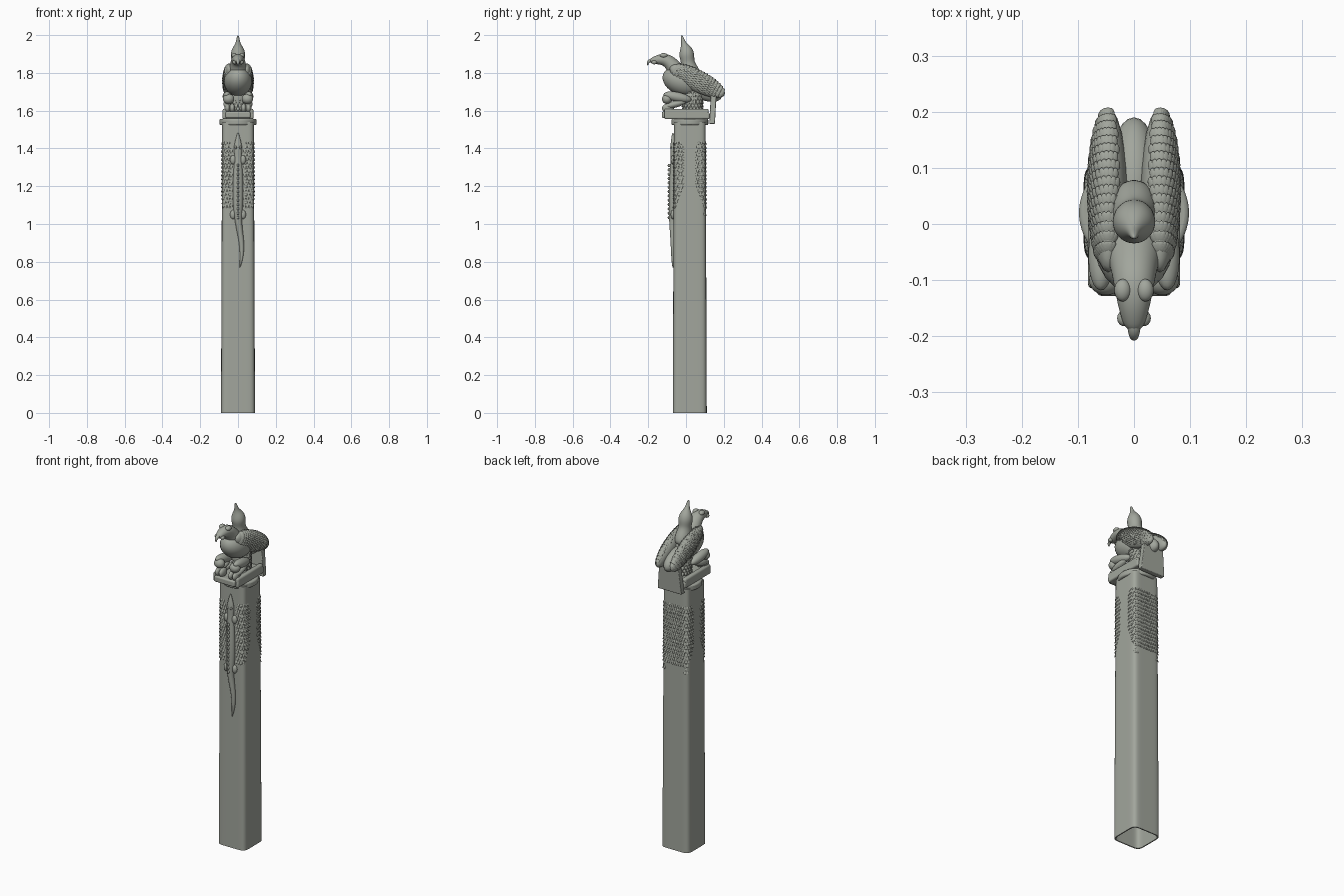
import bpy, bmesh, math
from mathutils import Matrix, Vector, Euler

cube = bpy.data.objects.get("Cube")
if cube:
    bpy.data.objects.remove(cube, do_unlink=True)

stone = bpy.data.materials.new("grey_green_stone")
stone.use_nodes = True
COLOR = (0.36, 0.38, 0.335, 1)
stone.diffuse_color = COLOR
bsdf = next(n for n in stone.node_tree.nodes if n.type == 'BSDF_PRINCIPLED')
bsdf.inputs["Base Color"].default_value = COLOR
bsdf.inputs["Roughness"].default_value = 0.8


def finish(name, bm, angle=40, subsurf=0, bevel=0):
    bmesh.ops.recalc_face_normals(bm, faces=bm.faces)
    me = bpy.data.meshes.new(name)
    bm.to_mesh(me)
    bm.free()
    me.materials.append(stone)
    for p in me.polygons:
        p.use_smooth = True
    me.set_sharp_from_angle(angle=math.radians(angle))
    ob = bpy.data.objects.new(name, me)
    bpy.context.scene.collection.objects.link(ob)
    if bevel:
        m = ob.modifiers.new("bevel", 'BEVEL')
        m.width, m.segments = bevel, 3
    if subsurf:
        m = ob.modifiers.new("smooth", 'SUBSURF')
        m.levels = m.render_levels = subsurf
    return ob


def blob(name, loc, radii, tilt=0, turn=0):
    """Ellipsoid, tilted about x and turned about z (degrees)."""
    bm = bmesh.new()
    rot = Euler((math.radians(tilt), 0, math.radians(turn))).to_matrix().to_4x4()
    bmesh.ops.create_uvsphere(bm, u_segments=24, v_segments=16, radius=1,
                              matrix=Matrix.Translation(loc) @ rot @ Matrix.Diagonal((*radii, 1)))
    return finish(name, bm, 180)


def box(name, lo, hi, bevel=0.008):
    bm = bmesh.new()
    lo, hi = Vector(lo), Vector(hi)
    bmesh.ops.create_cube(bm, size=1, matrix=Matrix.Translation((lo + hi) / 2)
                          @ Matrix.Diagonal((*(hi - lo), 1)))
    return finish(name, bm, bevel=bevel)


def loft(name, path, n=12):
    """Tube along a path of (x, y, z, half width, half depth)."""
    bm = bmesh.new()
    pts = [Vector(p[:3]) for p in path]
    rings = []
    for i, p in enumerate(path):
        tangent = (pts[min(i + 1, len(pts) - 1)] - pts[max(i - 1, 0)]).normalized()
        depth = tangent.cross(Vector((1, 0, 0))).normalized()
        rings.append([bm.verts.new(pts[i] + Vector((1, 0, 0)) * p[3] * math.cos(a)
                                   + depth * p[4] * math.sin(a))
                      for a in (k * math.tau / n for k in range(n))])
    for a, b in zip(rings, rings[1:]):
        for k in range(n):
            bm.faces.new((a[k], a[(k + 1) % n], b[(k + 1) % n], b[k]))
    bm.faces.new(rings[0])
    bm.faces.new(rings[-1])
    return finish(name, bm, 180, subsurf=2)


def scale(bm, loc, normal, down, size):
    """One overlapping scale whose lower edge lifts off the surface."""
    side = down.cross(normal).normalized()
    down = normal.cross(side)
    frame = Matrix((side, down, normal)).transposed()
    frame = frame @ Matrix.Rotation(math.radians(20), 3, 'X')
    bmesh.ops.create_icosphere(bm, subdivisions=2, radius=1, matrix=Matrix.Translation(loc)
                               @ frame.to_4x4() @ Matrix.Diagonal((*size, 1)))


# Hollow rounded-square shaft
CY, POWER = 0.02, 7


def shaft_point(a, half):
    c, s = math.cos(a), math.sin(a)
    r = half * (abs(c) ** POWER + abs(s) ** POWER) ** (-1 / POWER)
    normal = Vector((math.copysign(abs(c) ** (POWER - 1), c),
                     math.copysign(abs(s) ** (POWER - 1), s), 0)).normalized()
    return Vector((r * c, CY + r * s, 0)), normal


def half_at(z):
    return 0.09 - 0.006 * z / 1.54


bm = bmesh.new()
profile = [(1.5, 0.08), (0, 0.084), (0, 0.09), (0.75, half_at(0.75)), (1.54, half_at(1.54))]
N = 96
rings = [[bm.verts.new(shaft_point(k * math.tau / N, h)[0] + Vector((0, 0, z)))
          for k in range(N)] for z, h in profile]
for a, b in zip(rings, rings[1:]):
    for k in range(N):
        bm.faces.new((a[k], a[(k + 1) % N], b[(k + 1) % N], b[k]))
bm.faces.new(rings[0])
bm.faces.new(rings[-1])
finish("shaft", bm)

# Carved scales at the shaft corners and across its back
bm = bmesh.new()
COLS = 48
for row in range(19):
    z = 1.43 - row * 0.021
    for col in range(COLS):
        a = (col + 0.5 * (row % 2)) * math.tau / COLS
        p, normal = shaft_point(a, half_at(z))
        off = abs(p.y - CY)
        if normal.y < -0.7:
            keep = abs(p.x) > 0.035 and z > 1.09
        elif normal.y > 0.7:
            keep = z > 1.09 or abs(p.x) > 0.06
        else:
            keep = off > 0.035 and z > 1.2 - (off - 0.035) * 3
        if keep:
            scale(bm, p + Vector((0, 0, z)), normal, Vector((0, 0, -1)), (0.006, 0.012, 0.0025))
finish("shaft_scales", bm, 50)

# Long-tailed reptile in relief on the front
FY = -0.069
loft("reptile_body", [(0, FY, 1.485, 0.003, 0.004), (0, FY, 1.45, 0.013, 0.01),
                      (0, FY, 1.40, 0.026, 0.016), (0, FY, 1.36, 0.017, 0.012),
                      (0, FY, 1.30, 0.024, 0.016), (0, FY, 1.20, 0.029, 0.022),
                      (0, FY, 1.10, 0.028, 0.022), (0, FY, 1.03, 0.02, 0.022),
                      (0.008, FY, 0.97, 0.017, 0.018), (0.02, FY, 0.90, 0.014, 0.013),
                      (0.021, FY, 0.83, 0.01, 0.01), (0.009, FY, 0.765, 0.003, 0.004)])
for i in range(13):
    blob("reptile_crest", (0, FY - 0.02, 1.31 - i * 0.023), (0.006, 0.008, 0.009))
for s in (-1, 1):
    for z in (1.34, 1.05):
        blob("reptile_leg", (s * 0.026, FY, z), (0.016, 0.012, 0.024))
    blob("reptile_eye", (s * 0.012, FY - 0.011, 1.405), (0.006, 0.006, 0.008))

# Collar and plinth
bm = bmesh.new()
bmesh.ops.create_cone(bm, cap_ends=True, segments=64, radius1=0.098, radius2=0.098,
                      depth=0.034, matrix=Matrix.Translation((0, CY, 1.54)))
finish("collar", bm, bevel=0.008)
box("plinth", (-0.082, -0.115, 1.555), (0.082, 0.125, 1.592))
box("plinth_front", (-0.066, -0.128, 1.56), (0.066, -0.09, 1.595))
for s in (-1, 1):
    box("plinth_rim", (s * 0.068 - 0.014, -0.115, 1.57), (s * 0.068 + 0.014, 0.12, 1.61), 0.01)

# Flared panel behind the plinth
bm = bmesh.new()
bmesh.ops.create_cube(bm, size=1, matrix=Matrix.Translation((0, 0.138, 1.605))
                      @ Matrix.Diagonal((0.156, 0.03, 0.15, 1)))
for v in bm.verts:
    if v.co.z > 1.6:
        v.co.x *= 0.8
        v.co.y += 0.008
finish("rear_panel", bm, bevel=0.004)

# Bird body, tail and support
blob("bird_body", (0, -0.02, 1.755), (0.074, 0.108, 0.074), -22)
blob("bird_tail", (0, 0.1, 1.705), (0.042, 0.095, 0.05), -22)
loft("belly_support", [(0, 0.035, 1.58, 0.05, 0.055), (0, 0.035, 1.64, 0.05, 0.055),
                       (0, 0.03, 1.72, 0.06, 0.07)])
bm = bmesh.new()
for row in range(6):
    for col in range(18):
        a = (col + 0.5 * (row % 2)) * math.tau / 18
        n = Vector((math.cos(a), math.sin(a), 0))
        scale(bm, Vector((n.x * 0.049, 0.035 + n.y * 0.054, 1.70 - row * 0.018)), n,
              Vector((0, 0, -1)), (0.008, 0.011, 0.003))
finish("support_scales", bm, 50)

# Head with hooked beak
loft("bird_neck_and_head", [(0, 0.0, 1.74, 0.06, 0.06), (0, -0.045, 1.80, 0.056, 0.052),
                            (0, -0.075, 1.845, 0.043, 0.04), (0, -0.105, 1.87, 0.038, 0.036),
                            (0, -0.14, 1.872, 0.031, 0.029), (0, -0.17, 1.866, 0.023, 0.02),
                            (0, -0.19, 1.86, 0.014, 0.013)])
loft("beak_hook", [(0, -0.165, 1.868, 0.014, 0.012), (0, -0.19, 1.866, 0.012, 0.011),
                   (0, -0.204, 1.855, 0.008, 0.007), (0, -0.203, 1.838, 0.003, 0.003)])
for s in (-1, 1):
    blob("bird_brow", (s * 0.02, -0.118, 1.892), (0.015, 0.02, 0.013))
    blob("bird_cheek", (s * 0.018, -0.168, 1.856), (0.012, 0.014, 0.011))

# Folded wings, feathered on the outside
for s in (-1, 1):
    centre, radii = Vector((s * 0.046, 0.06, 1.757)), Vector((0.034, 0.162, 0.056))
    tilt = Matrix.Rotation(math.radians(-27), 3, 'X')
    blob("wing", centre, radii, -27)
    bm = bmesh.new()
    for row in range(17):
        u = -0.8 + row * 0.105
        ring = math.sqrt(max(0.0, 1 - u * u))
        for col in range(13):
            a = math.radians(-45 + 13 * (col + 0.5 * (row % 2)))
            d = Vector((s * ring * math.cos(a), u, ring * math.sin(a)))
            p = Vector(x * r for x, r in zip(d, radii))
            n = Vector(x / r for x, r in zip(d, radii)).normalized()
            scale(bm, centre + tilt @ p, tilt @ n, tilt @ Vector((0, 1, 0)),
                  (0.007, 0.011, 0.0025))
    finish("wing_feathers", bm, 50)

# Crouching legs with toes
for s in (-1, 1):
    blob("thigh", (s * 0.055, -0.045, 1.672), (0.026, 0.075, 0.026), -12, s * 4)
    blob("knee", (s * 0.05, -0.1, 1.662), (0.03, 0.027, 0.027))
    blob("shin", (s * 0.055, -0.055, 1.635), (0.022, 0.06, 0.018), 15)
    for dx in (-0.013, 0.013):
        blob("toe", (s * 0.043 + dx, -0.095, 1.613), (0.015, 0.032, 0.025))

# Small hooded figure on the bird's back
loft("rider", [(0, 0.025, 1.76, 0.046, 0.06), (0, 0.022, 1.80, 0.046, 0.058),
               (0, 0.012, 1.84, 0.036, 0.04), (0, 0.008, 1.865, 0.034, 0.036),
               (0, 0.004, 1.895, 0.041, 0.042), (0, 0.0, 1.925, 0.034, 0.034),
               (0, -0.009, 1.947, 0.018, 0.019), (0, -0.015, 1.965, 0.011, 0.011),
               (0, -0.02, 1.985, 0.008, 0.008), (0, -0.024, 2.0, 0.003, 0.003)], 16)
